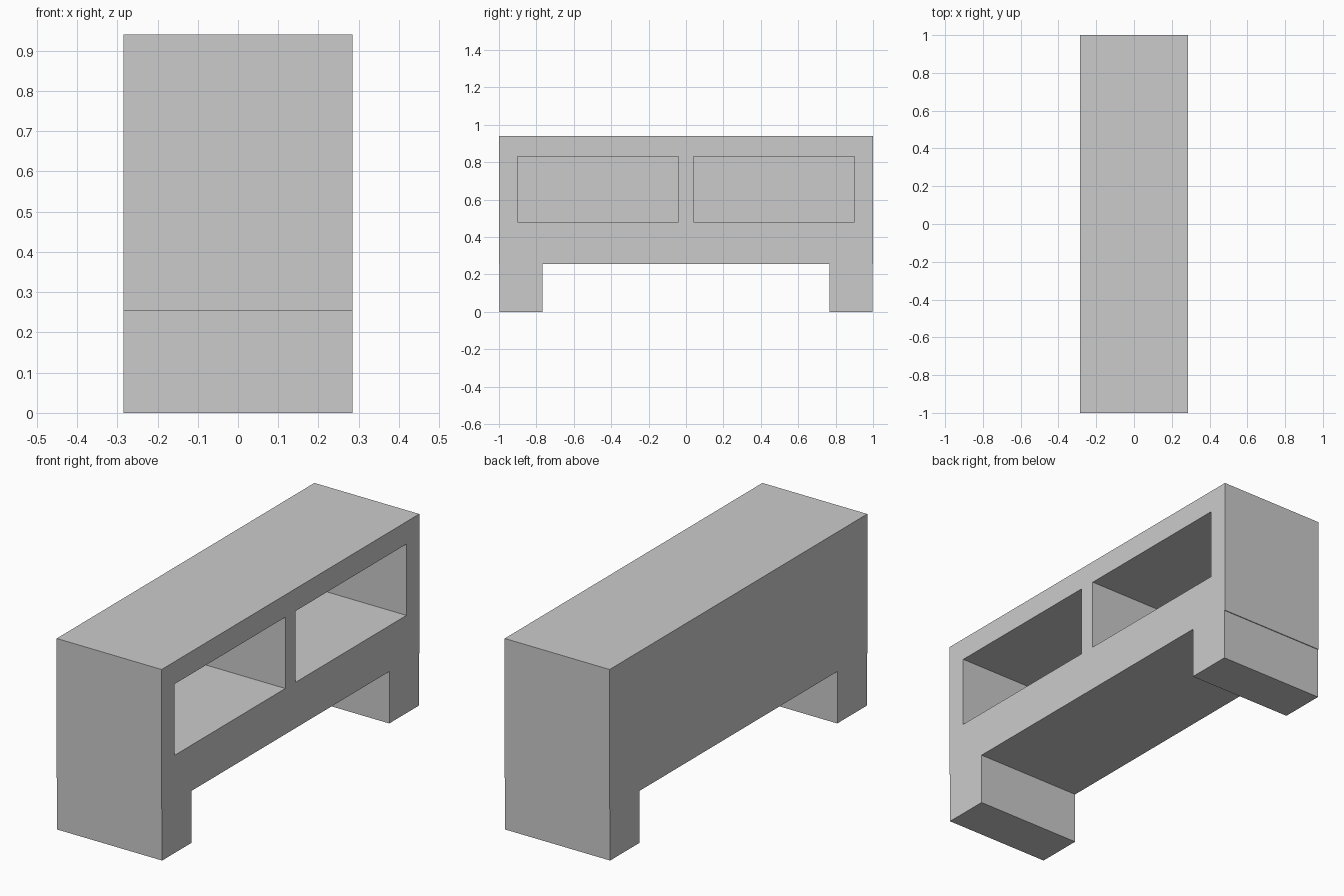
import bpy
from mathutils import Vector

if "Cube" in bpy.data.objects:
    bpy.data.objects.remove(bpy.data.objects["Cube"])


def box(name, lo, hi):
    """Axis-aligned box between two corners."""
    lo, hi = Vector(lo), Vector(hi)
    bpy.ops.mesh.primitive_cube_add(size=1, location=(lo + hi) / 2)
    ob = bpy.context.object
    ob.name = name
    ob.scale = hi - lo
    bpy.ops.object.transform_apply(location=False, rotation=False, scale=True)
    return ob


HALF_DEPTH = 0.285
LEG_TOP, TOP = 0.255, 0.94
BACK_INNER = -0.24  # inner face of the closed back panel

# Cabinet body
body = box("cabinet_body", (-HALF_DEPTH, -1, LEG_TOP), (HALF_DEPTH, 1, TOP))

for side, label in ((-1, "front"), (1, "back")):
    # Open compartment, cut in from the +x face
    y0, y1 = sorted((side * 0.04, side * 0.90))
    cutter = box(label + "_compartment_cutter",
                 (BACK_INNER, y0, 0.48), (HALF_DEPTH + 0.1, y1, 0.83))
    cutter.hide_render = True
    cutter.display_type = 'WIRE'
    cut = body.modifiers.new(label + "_compartment", 'BOOLEAN')
    cut.operation = 'DIFFERENCE'
    cut.solver = 'EXACT'
    cut.object = cutter

    # Full-depth block leg, set in slightly from the end
    y0, y1 = sorted((side * 0.767, side * 0.996))
    box(label + "_leg", (-HALF_DEPTH, y0, 0), (HALF_DEPTH, y1, LEG_TOP))
